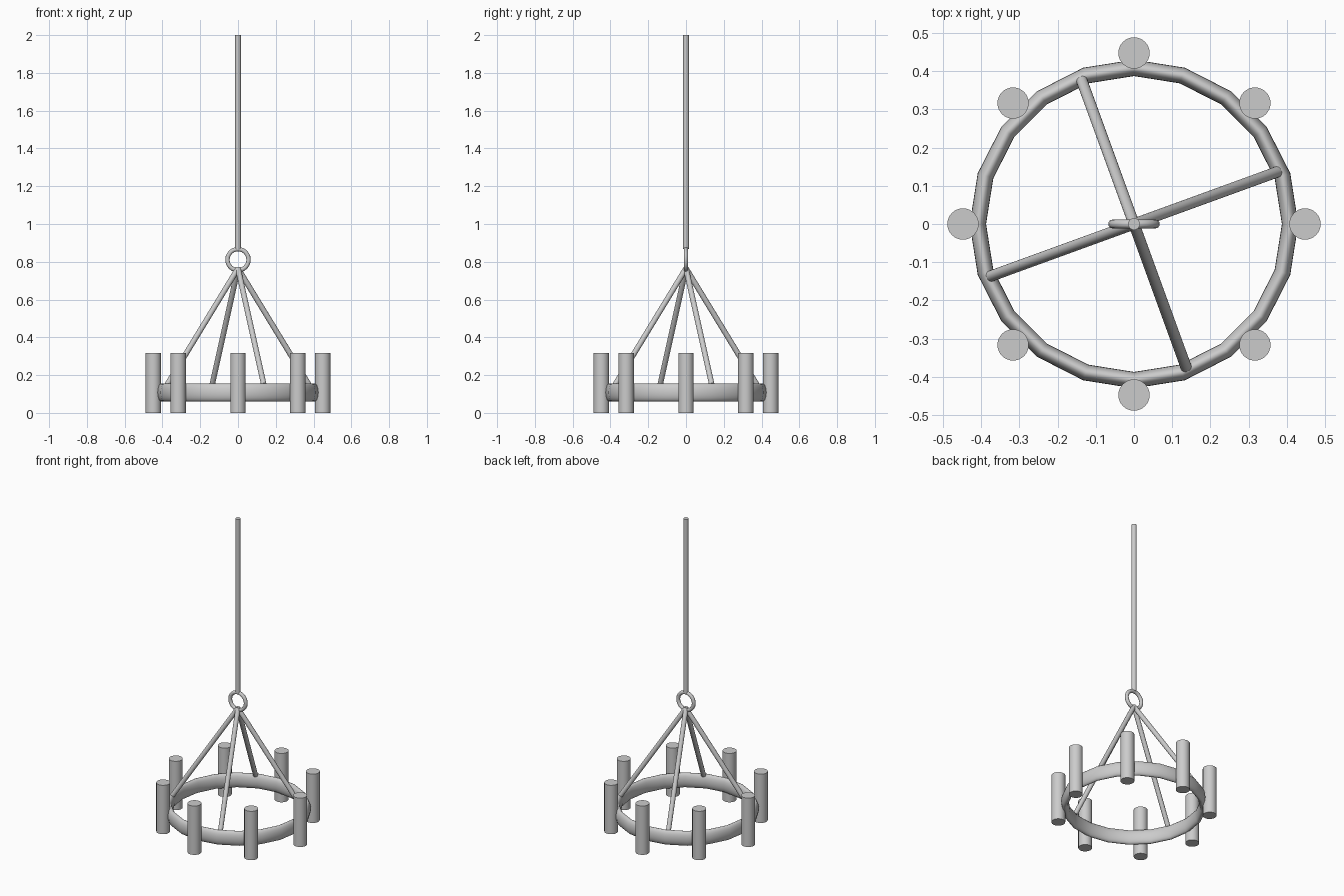
import bpy
from math import cos, sin, pi, radians
from mathutils import Vector

if "Cube" in bpy.data.objects:
    bpy.data.objects.remove(bpy.data.objects["Cube"])


def finish(obj, name):
    obj.name = name
    bpy.ops.object.shade_smooth_by_angle(angle=radians(40))
    return obj


def rod(name, a, b, radius, sides=24):
    a, b = Vector(a), Vector(b)
    d = b - a
    bpy.ops.mesh.primitive_cylinder_add(vertices=sides, radius=radius, depth=d.length,
                                        location=(a + b) / 2,
                                        rotation=d.to_track_quat('Z', 'Y').to_euler())
    return finish(bpy.context.object, name)


# Main hoop: 20-sided, taller than it is wide
bpy.ops.mesh.primitive_torus_add(major_radius=0.409, minor_radius=0.0215,
                                 major_segments=20, minor_segments=20,
                                 location=(0, 0, 0.108))
bpy.context.object.scale.z = 2.2
bpy.ops.object.transform_apply(location=False, rotation=False, scale=True)
finish(bpy.context.object, "hoop")

# Candles around the hoop
for i in range(8):
    a = i * pi / 4
    x, y = 0.448 * cos(a), 0.448 * sin(a)
    rod(f"candle_{i + 1}", (x, y, 0), (x, y, 0.318), 0.041, 32)

# Slanted stays from hoop to hanging ring
for i in range(4):
    a = radians(20) + i * pi / 2
    rod(f"stay_{i + 1}", (0.399 * cos(a), 0.399 * sin(a), 0.15), (0, 0, 0.765), 0.0145)

# Hanging ring
bpy.ops.mesh.primitive_torus_add(major_radius=0.056, minor_radius=0.0115,
                                 major_segments=24, minor_segments=16,
                                 location=(0, 0, 0.811), rotation=(pi / 2, 0, 0))
finish(bpy.context.object, "hanging_ring")

# Ceiling rod
rod("ceiling_rod", (0, 0, 0.867), (0, 0, 2.0), 0.0155)
